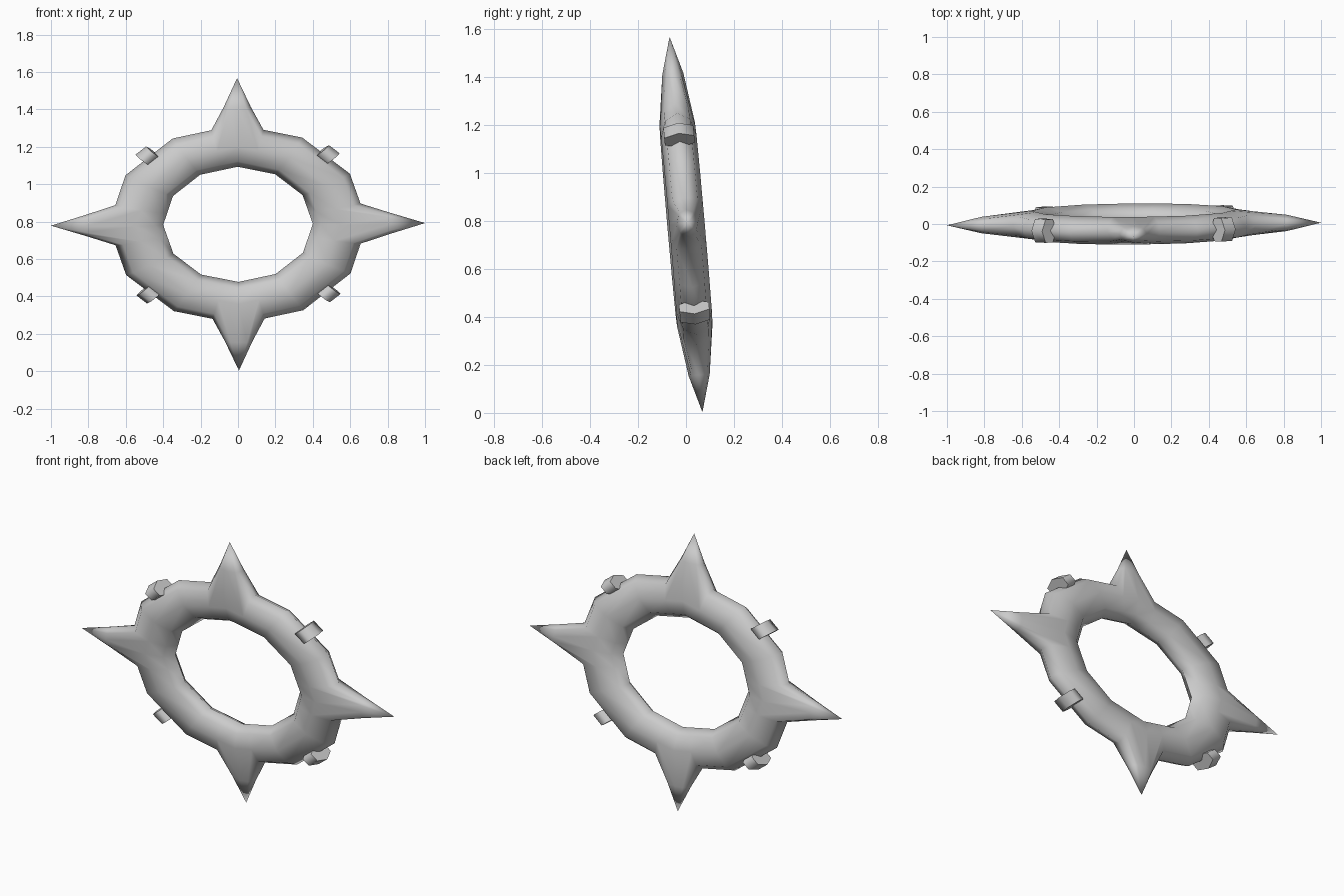
import bpy, bmesh, math
from mathutils import Matrix, Vector

if "Cube" in bpy.data.objects:
    bpy.data.objects.remove(bpy.data.objects["Cube"])

grey = bpy.data.materials.new("plain grey")
grey.use_nodes = True
colour = (0.6, 0.6, 0.6, 1)
grey.diffuse_color = colour
grey.node_tree.nodes["Principled BSDF"].inputs["Base Color"].default_value = colour

STRETCH = 1.295      # the round ring is widened into an oval
RING, TUBE, DEPTH = 0.422, 0.113, 0.074
SIDES = 8
BASE = 12            # half angle of a spike base, in degrees
PLACE = (Matrix.Translation((0, 0, 0.785))
         @ Matrix.Rotation(math.radians(0.4), 4, 'Z')
         @ Matrix.Rotation(math.radians(-0.4), 4, 'Y')
         @ Matrix.Rotation(math.radians(5), 4, 'X')
         @ Matrix.Diagonal((STRETCH, 1, 1, 1)))


def finish(bm, name):
    bmesh.ops.transform(bm, matrix=PLACE, verts=bm.verts)
    bmesh.ops.recalc_face_normals(bm, faces=bm.faces)
    mesh = bpy.data.meshes.new(name)
    bm.to_mesh(mesh)
    bm.free()
    mesh.materials.append(grey)
    obj = bpy.data.objects.new(name, mesh)
    bpy.context.collection.objects.link(obj)
    bpy.ops.object.select_all(action='DESELECT')
    obj.select_set(True)
    bpy.context.view_layer.objects.active = obj
    bpy.ops.object.shade_smooth_by_angle(angle=math.radians(75))


def axes(degrees):
    a = math.radians(degrees)
    return Vector((math.cos(a), 0, math.sin(a))), Vector((-math.sin(a), 0, math.cos(a)))


# Ring: stations around a twelve-sided tube, with extra ones beside each spike
bm = bmesh.new()
angles = [q * 90 + d for q in range(4) for d in (-BASE, 0, BASE, 30, 60)]
rings = []
for ang in angles:
    out, _ = axes(ang)
    k = math.cos(math.radians(15)) / math.cos(math.radians(15 - BASE)) if ang % 30 else 1
    loop = []
    for j in range(SIDES):
        b = 2 * math.pi * j / SIDES
        p = out * (RING + TUBE * math.cos(b)) * k + Vector((0, -DEPTH * math.sin(b), 0))
        loop.append(bm.verts.new(p))
    rings.append(loop)

for i, loop in enumerate(rings):
    nxt = rings[(i + 1) % len(rings)]
    for j in range(SIDES):
        beside_spike = i % 5 < 2 and j in (0, 1, SIDES - 2, SIDES - 1)
        if not beside_spike:
            n = (j + 1) % SIDES
            bm.faces.new((loop[j], loop[n], nxt[n], nxt[j]))

# Spikes: grown from the open outer half of the tube
for q in range(4):
    left, mid, right = rings[q * 5:q * 5 + 3]
    base = ([left[j] for j in range(-2, 3)] + [mid[2]]
            + [right[j] for j in range(2, -3, -1)] + [mid[-2]])
    out, side = axes(q * 90)
    waist = []
    for v in base:
        a = math.atan2(v.co.y / DEPTH, v.co.dot(side) / 0.108)
        waist.append(bm.verts.new(out * 0.63 + side * 0.056 * math.cos(a)
                                  + Vector((0, 0.044 * math.sin(a), 0))))
    tip = bm.verts.new(out * (0.785 if q % 2 else 1 / STRETCH))
    for i in range(len(base)):
        n = (i + 1) % len(base)
        bm.faces.new((base[i], base[n], waist[n], waist[i]))
        bm.faces.new((waist[i], waist[n], tip))
for v in [v for v in bm.verts if not v.link_faces]:
    bm.verts.remove(v)
finish(bm, "spiked_ring")

# Studs: short hexagonal bars between the spikes
for q, name in enumerate(("upper_left", "upper_right", "lower_right", "lower_left")):
    bm = bmesh.new()
    out, side = axes(45 + 90 * q)
    ends = []
    for s in (-0.031, 0.031):
        ends.append([bm.verts.new(out * (0.523 + 0.042 * math.cos(h * math.pi / 3)) + side * s
                     + Vector((0, 0.072 * math.sin(h * math.pi / 3), 0))) for h in range(6)])
        bm.faces.new(ends[-1])
    for h in range(6):
        n = (h + 1) % 6
        bm.faces.new((ends[0][h], ends[0][n], ends[1][n], ends[1][h]))
    finish(bm, name + "_stud")
